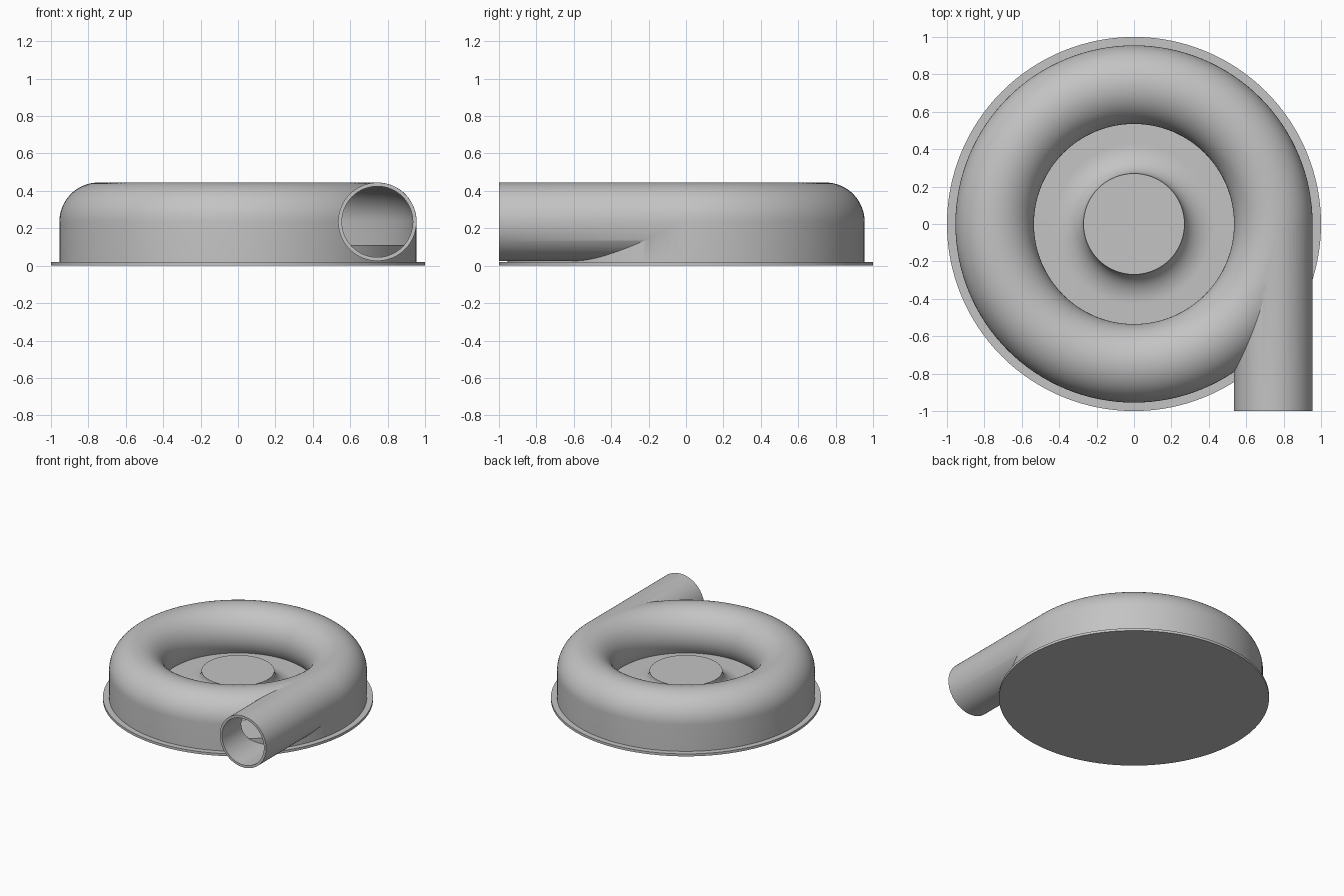
import bpy, bmesh, math
from mathutils import Matrix, Vector

default = bpy.data.objects.get("Cube")
if default:
    bpy.data.objects.remove(default, do_unlink=True)

metal = bpy.data.materials.new("plain_grey")
metal.use_nodes = True
grey = (0.55, 0.55, 0.55, 1)
metal.diffuse_color = grey
metal.node_tree.nodes["Principled BSDF"].inputs["Base Color"].default_value = grey

TUBE_X, TUBE_Z, TUBE_R, WALL = 0.745, 0.235, 0.21, 0.02
PLATE_Z = 0.11


def finish(name, bm):
    bmesh.ops.remove_doubles(bm, verts=bm.verts, dist=1e-5)
    bmesh.ops.recalc_face_normals(bm, faces=bm.faces)
    mesh = bpy.data.meshes.new(name)
    bm.to_mesh(mesh)
    bm.free()
    mesh.materials.append(metal)
    obj = bpy.data.objects.new(name, mesh)
    bpy.context.collection.objects.link(obj)
    return obj


def revolve(name, profile, closed=False, steps=128):
    """Turn an (r, z) profile around the z axis."""
    bm = bmesh.new()
    verts = [bm.verts.new((r, 0, z)) for r, z in profile]
    edges = [bm.edges.new(pair) for pair in zip(verts, verts[1:])]
    if closed:
        edges.append(bm.edges.new((verts[-1], verts[0])))
    bmesh.ops.spin(bm, geom=verts + edges, cent=(0, 0, 0), axis=(0, 0, 1),
                   angle=math.tau, steps=steps)
    return finish(name, bm)


def pipe(name, radius, y0, y1):
    """Solid cylinder along y at the outlet position."""
    bm = bmesh.new()
    place = (Matrix.Translation((TUBE_X, (y0 + y1) / 2, TUBE_Z))
             @ Matrix.Rotation(math.pi / 2, 4, 'X'))
    bmesh.ops.create_cone(bm, cap_ends=True, segments=96, radius1=radius,
                          radius2=radius, depth=y1 - y0, matrix=place)
    return finish(name, bm)


def duct_profile(radius, floor, steps=40):
    """Straight outer wall, rounded top, undercut inner side."""
    end = math.pi + math.asin((TUBE_Z - PLATE_Z) / radius)
    arc = [(TUBE_X + radius * math.cos(end * i / steps),
            TUBE_Z + radius * math.sin(end * i / steps)) for i in range(steps + 1)]
    return [(TUBE_X + radius, floor)] + arc + [(arc[-1][0], floor)]


def boolean(target, tool, operation):
    mod = target.modifiers.new(operation.lower(), 'BOOLEAN')
    mod.operation, mod.object, mod.solver = operation, tool, 'EXACT'
    bpy.context.view_layer.update()
    graph = bpy.context.evaluated_depsgraph_get()
    result = bpy.data.meshes.new_from_object(target.evaluated_get(graph))
    target.modifiers.clear()
    target.data = result
    bpy.data.objects.remove(tool, do_unlink=True)


# Base flange
base = revolve("base_flange", [(0, 0), (1, 0), (1, 0.02), (0, 0.02)])

# Volute housing joined with its tangent outlet, then hollowed
housing = revolve("volute_housing", duct_profile(TUBE_R, 0.01), closed=True)
boolean(housing, pipe("outlet", TUBE_R - 0.0005, -1, -0.01), 'UNION')
boolean(housing, revolve("cavity", duct_profile(TUBE_R - WALL, 0.1), closed=True),
        'DIFFERENCE')
boolean(housing, pipe("bore", TUBE_R - WALL - 0.0005, -1.05, -0.012), 'DIFFERENCE')

# Inner plate with a flared hub
flare = [(0.43 - 0.16 * math.cos(a), 0.235 - 0.125 * math.sin(a))
         for a in (math.pi / 2 * i / 16 for i in range(17))]
hub = revolve("hub_plate", [(0, 0.235)] + flare + [(0.93, PLATE_Z), (0.93, 0.01), (0, 0.01)])

# Smooth shading with crisp rims
for obj in (base, housing, hub):
    bpy.ops.object.select_all(action='DESELECT')
    obj.select_set(True)
    bpy.context.view_layer.objects.active = obj
    bpy.ops.object.shade_smooth_by_angle(angle=math.radians(30))
